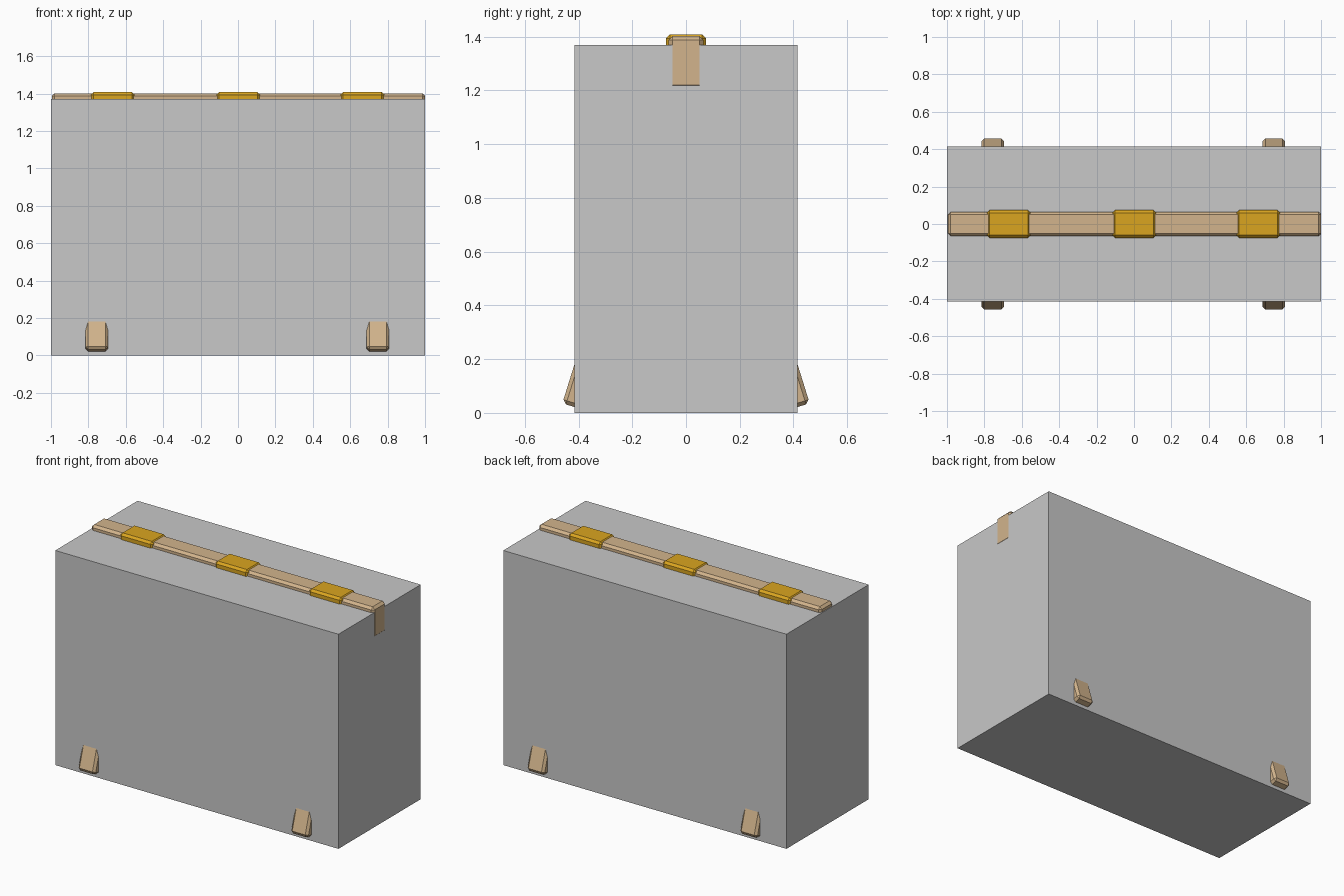
import bpy, bmesh, math
from mathutils import Matrix, Vector

if "Cube" in bpy.data.objects:
    bpy.data.objects.remove(bpy.data.objects["Cube"])


def material(name, rgb):
    """Flat colour given as sRGB bytes, stored as linear."""
    m = bpy.data.materials.new(name)
    lin = [((c / 255 + 0.055) / 1.055) ** 2.4 for c in rgb]
    m.diffuse_color = (*lin, 1)
    m.use_nodes = True
    m.node_tree.nodes["Principled BSDF"].inputs["Base Color"].default_value = m.diffuse_color
    return m


GREY = material("light grey", (200, 200, 200))
TAN = material("tan wood", (210, 180, 140))
GOLD = material("gold", (218, 165, 32))


def block(name, lo, hi, mat, bevel=0.0, matrix=None):
    """Box between two corners, optionally with one-segment chamfers."""
    lo, hi = Vector(lo), Vector(hi)
    bm = bmesh.new()
    bmesh.ops.create_cube(bm, size=1)
    bmesh.ops.scale(bm, vec=hi - lo, verts=bm.verts)
    bmesh.ops.translate(bm, vec=(lo + hi) / 2, verts=bm.verts)
    if bevel:
        bmesh.ops.bevel(bm, geom=bm.edges[:], offset=bevel, segments=1,
                        affect='EDGES', profile=0.5)
    if matrix is not None:
        bm.transform(matrix)
    bmesh.ops.recalc_face_normals(bm, faces=bm.faces[:])
    me = bpy.data.meshes.new(name)
    bm.to_mesh(me)
    bm.free()
    me.materials.append(mat)
    ob = bpy.data.objects.new(name, me)
    bpy.context.collection.objects.link(ob)
    return ob


# Large enclosing body
block("body", (-1, -0.415, 0), (1, 0.415, 1.37), GREY)

# Ridge beam: sunk into the body, its right end just showing in the side face
block("ridge_beam", (-0.995, -0.065, 1.205), (1.001, 0.065, 1.402), TAN, 0.015)

# Gold bands wrapped around the beam
for i, x in enumerate((-0.67, 0.002, 0.665)):
    block(f"band_{i + 1}", (x - 0.117, -0.074, 1.197), (x + 0.117, 0.074, 1.408),
          GOLD, 0.014)

# Slanted legs running up to the ridge, feet poking out of the body
TILT = math.radians(17.3)
for side, s in (("front", -1), ("back", 1)):
    for end, x in (("left", -0.755), ("right", 0.748)):
        foot = Matrix.Translation((x, s * 0.403, 0.018))
        block(f"{side}_{end}_leg", (-0.06, -0.06, 0), (0.06, 0.06, 1.28), TAN, 0.014,
              foot @ Matrix.Rotation(s * TILT, 4, 'X'))
